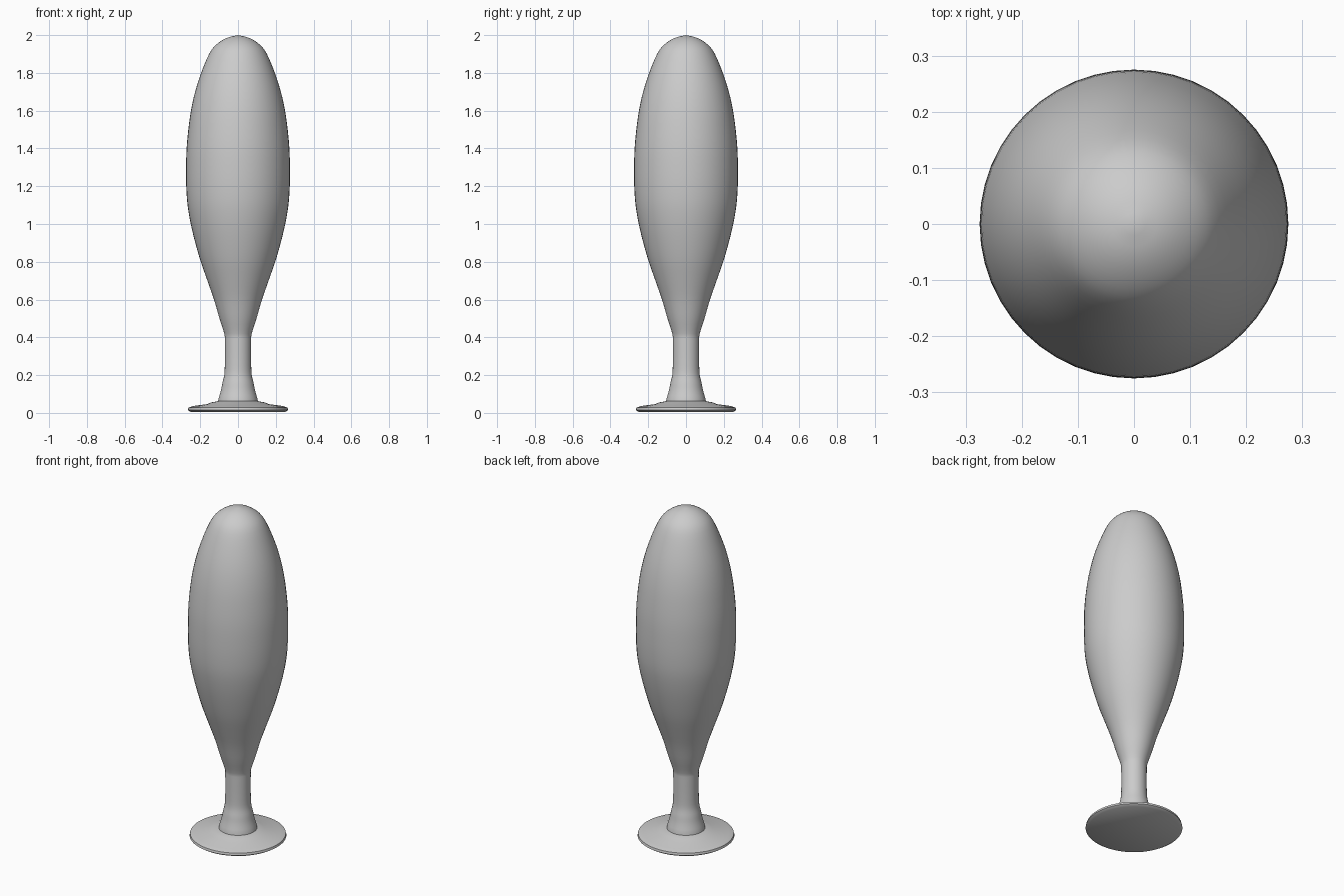
import bpy, bmesh, math
from mathutils import Vector

if "Cube" in bpy.data.objects:
    bpy.data.objects.remove(bpy.data.objects["Cube"])

SIDES = 48


def catmull(points, steps):
    """Smooth a short (radius, height) profile."""
    pts = [Vector(p) for p in points]
    pts = [2 * pts[0] - pts[1]] + pts + [2 * pts[-1] - pts[-2]]
    out = []
    for a, b, c, d in zip(pts, pts[1:], pts[2:], pts[3:]):
        for i in range(steps):
            t = i / steps
            out.append(0.5 * (2 * b + (c - a) * t + (2 * a - 5 * b + 4 * c - d) * t * t
                              + (3 * b - a - 3 * c + d) * t ** 3))
    return out + [pts[-2]]


def lathe(name, profile):
    """Spin a profile around z; it starts and ends on the axis."""
    bm = bmesh.new()
    verts = [bm.verts.new((r, 0, z)) for r, z in profile]
    edges = [bm.edges.new(pair) for pair in zip(verts, verts[1:])]
    bmesh.ops.spin(bm, geom=verts + edges, cent=(0, 0, 0), axis=(0, 0, 1),
                   angle=math.tau, steps=SIDES, use_duplicate=False)
    bmesh.ops.remove_doubles(bm, verts=bm.verts[:], dist=1e-4)
    bmesh.ops.recalc_face_normals(bm, faces=bm.faces[:])
    mesh = bpy.data.meshes.new(name)
    bm.to_mesh(mesh)
    bm.free()
    obj = bpy.data.objects.new(name, mesh)
    bpy.context.collection.objects.link(obj)
    bpy.context.view_layer.objects.active = obj
    obj.select_set(True)
    bpy.ops.object.shade_smooth_by_angle(angle=math.radians(35))
    obj.select_set(False)
    return obj


# Flat round foot with a thin rounded rim and a low step
foot = [(0, 0.005), (0.25, 0.005), (0.265, 0.015), (0.262, 0.028), (0.235, 0.037),
        (0.165, 0.046), (0.14, 0.056), (0.105, 0.062)]

# Flared collar and straight stem
stem = [(0.103, 0.075), (0.09, 0.12), (0.082, 0.16), (0.073, 0.2), (0.07, 0.25),
        (0.07, 0.38)]

# Long egg-shaped body, closed at the top
body = [(0.073, 0.42), (0.098, 0.5), (0.127, 0.6), (0.162, 0.7), (0.197, 0.8),
        (0.226, 0.9), (0.25, 1.0), (0.267, 1.1), (0.274, 1.2), (0.275, 1.3),
        (0.272, 1.4), (0.263, 1.5), (0.249, 1.6), (0.227, 1.7), (0.195, 1.8),
        (0.153, 1.9), (0.115, 1.95), (0.06, 1.985), (0, 2.0)]

lathe("closed_goblet", [Vector(p) for p in foot] + catmull(stem + body, 3))
